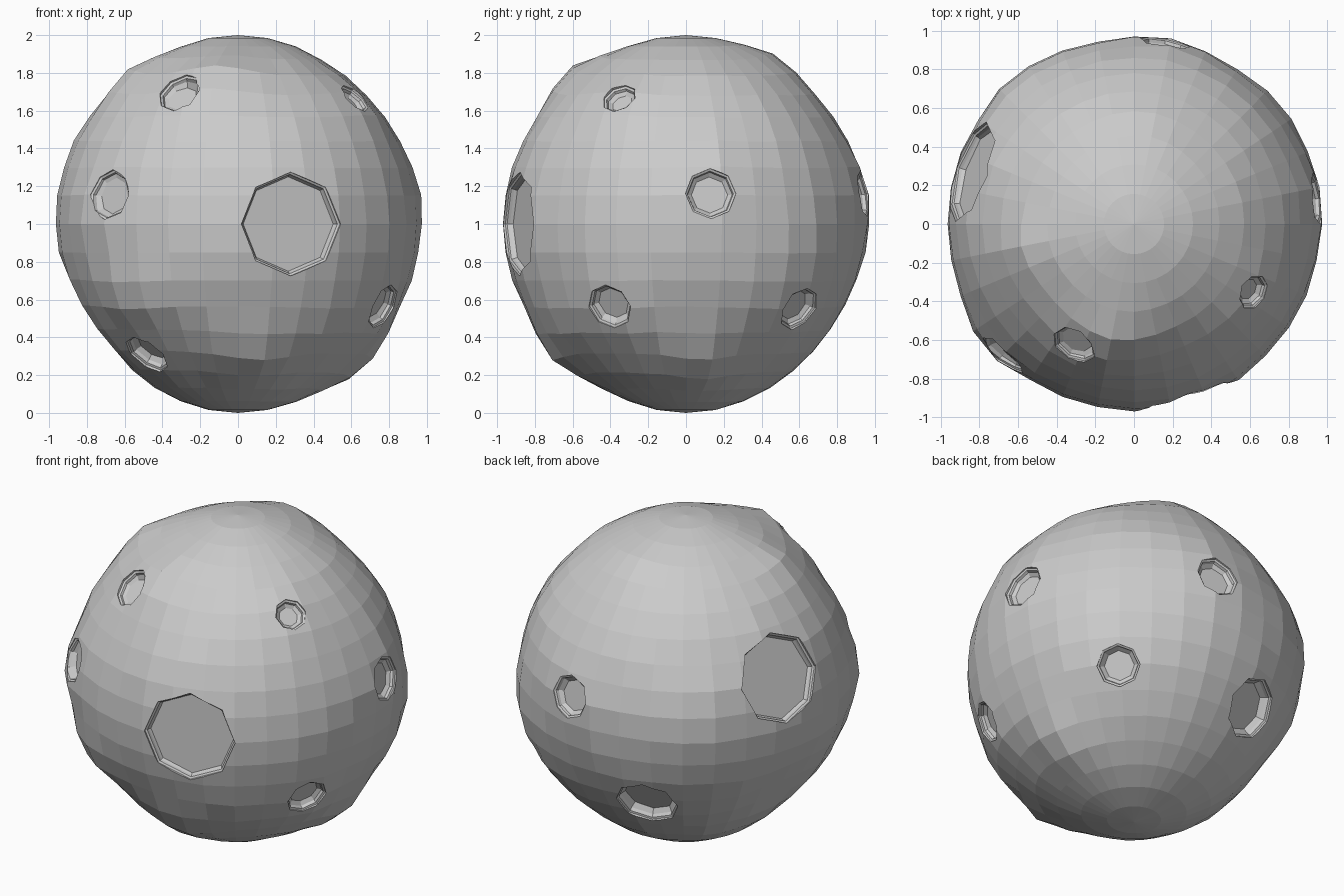
import bpy, bmesh, math
from mathutils import Vector, noise

if "Cube" in bpy.data.objects:
    bpy.data.objects.remove(bpy.data.objects["Cube"])

CENTRE = Vector((0, 0, 1))

# Broad bumps (+) and flattened patches (-): direction, height, angular width
BUMPS = [
    ((-0.6, -0.15, 0.83), 0.045, 0.2), ((-0.1, -0.63, 0.87), 0.07, 0.22),
    ((0.1, -0.70, -0.72), 0.055, 0.2), ((0.55, 0.1, -0.83), 0.03, 0.22),
    ((0.03, 0.45, 0.89), 0.055, 0.2), ((-0.6, 0.75, 0.1), 0.03, 0.25),
    ((-0.60, -0.70, -0.40), 0.05, 0.18), ((0.71, 0.07, -0.72), 0.04, 0.2),
    ((-0.80, -0.60, 0.0), 0.035, 0.18), ((0.77, 0.58, -0.15), 0.03, 0.2),
    ((0.46, -0.68, -0.54), 0.02, 0.2), ((0.82, 0.38, -0.38), 0.015, 0.2),
    ((-0.5, -0.44, -0.7), -0.045, 0.3), ((-0.25, 0.75, -0.5), -0.05, 0.35),
    ((-0.75, 0.15, -0.5), -0.06, 0.32),
]

# Craters: direction from the centre, rim radius
CRATERS = [
    ((0.285, -0.90, 0.00), 0.275), ((-0.31, -0.63, 0.70), 0.12),
    ((-0.68, -0.68, 0.155), 0.135), ((-0.49, -0.42, -0.70), 0.13),
    ((0.78, -0.41, -0.445), 0.125), ((0.63, -0.36, 0.68), 0.095),
    ((0.94, 0.13, 0.16), 0.135), ((0.62, 0.60, -0.45), 0.125),
    ((0.16, 0.94, 0.16), 0.132), ((-0.84, 0.27, 0.29), 0.27),
    ((-0.25, 0.75, -0.48), 0.185),
]

# Each crater sits on a slightly raised collar
BUMPS += [(d, 0.012 if r > 0.2 else 0.028, r * 1.1 + 0.07) for d, r in CRATERS]


def surface_radius(d):
    r = 0.963 + 0.037 * abs(d.z) ** 8
    fade = 1 - abs(d.z) ** 8
    for direction, height, width in BUMPS:
        a = d.angle(Vector(direction))
        r += fade * height * math.exp(-(a / width) ** 2)
    return r + fade * 0.012 * noise.noise(d * 5.0)


def make_object(name, bm):
    mesh = bpy.data.meshes.new(name)
    bm.to_mesh(mesh)
    bm.free()
    obj = bpy.data.objects.new(name, mesh)
    bpy.context.collection.objects.link(obj)
    return obj


# Lumpy faceted rock body
bm = bmesh.new()
bmesh.ops.create_uvsphere(bm, u_segments=32, v_segments=20, radius=1)
for v in bm.verts:
    d = v.co.normalized()
    v.co = CENTRE + d * surface_radius(d)
body = make_object("rock_body", bm)

# Eight-sided stepped cutters, one per crater
bm = bmesh.new()
for direction, r in CRATERS:
    d = Vector(direction).normalized()
    side = Vector((0, 0, 1)).cross(d).normalized()
    up = d.cross(side)
    spokes = [side * math.cos(i * math.tau / 8) + up * math.sin(i * math.tau / 8)
              for i in range(8)]
    R = surface_radius(d)
    rim = math.sqrt(R * R - r * r)
    floor_inset = 0.025 if r > 0.2 else 0.038
    # Local rim heights let the ledge follow the uneven ground
    local = []
    for s in spokes:
        q = surface_radius((d * rim + s * r).normalized())
        local.append(math.sqrt(q * q - r * r) - rim)
    profile = [(r, 0.15, 0), (r, -0.014, 1), (r - 0.012, -0.02, 1),
               (r - 0.016, -0.038, 0.7), (r - floor_inset, -0.06, 0)]
    rings = []
    for rad, h, follow in profile:
        rings.append([bm.verts.new(CENTRE + d * (rim + h + follow * l) + s * rad)
                      for s, l in zip(spokes, local)])
    for a, b in zip(rings, rings[1:]):
        for i in range(8):
            j = (i + 1) % 8
            bm.faces.new((a[i], b[i], b[j], a[j]))
    bm.faces.new(rings[0])
    bm.faces.new(rings[-1][::-1])
bmesh.ops.recalc_face_normals(bm, faces=bm.faces)
cutter = make_object("crater_cutters", bm)
cutter.hide_render = True

# Cut the craters and drop the cutters
mod = body.modifiers.new("craters", 'BOOLEAN')
mod.operation = 'DIFFERENCE'
mod.solver = 'EXACT'
mod.object = cutter
bpy.context.view_layer.objects.active = body
body.select_set(True)
bpy.ops.object.modifier_apply(modifier=mod.name)
bpy.data.objects.remove(cutter)
